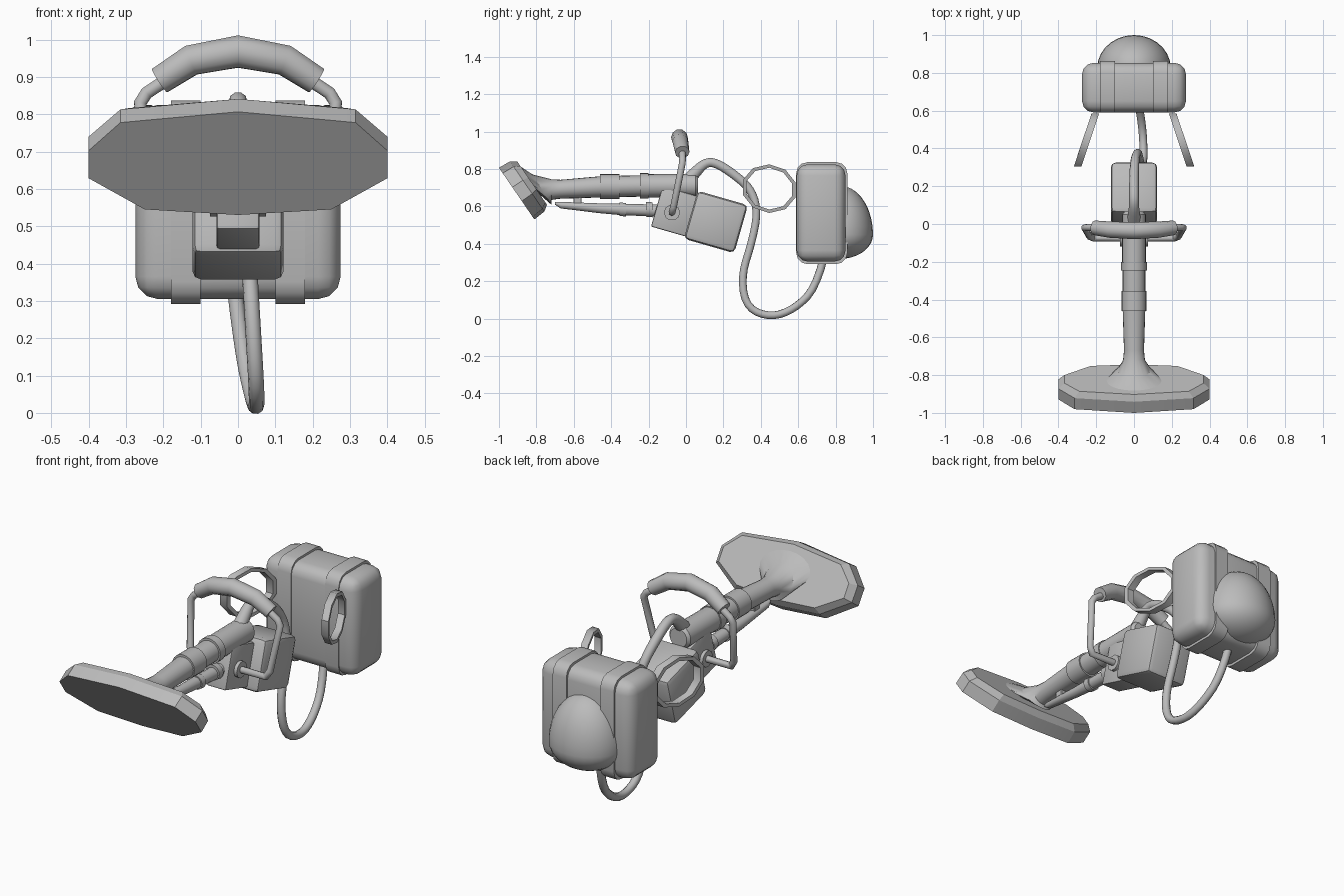
import bpy, bmesh, math
from mathutils import Vector, Matrix

cube = bpy.data.objects.get("Cube")
if cube:
    bpy.data.objects.remove(cube, do_unlink=True)

grey = bpy.data.materials.new("plain_grey")
grey.use_nodes = True
grey.diffuse_color = (0.5, 0.5, 0.5, 1)
grey.node_tree.nodes["Principled BSDF"].inputs["Base Color"].default_value = (0.5, 0.5, 0.5, 1)
TILT = -0.28


def finish(obj, angle=35):
    obj.data.materials.append(grey)
    bpy.ops.object.select_all(action='DESELECT')
    bpy.context.view_layer.objects.active = obj
    obj.select_set(True)
    if obj.type == 'CURVE':
        bpy.ops.object.convert(target='MESH')
    bpy.ops.object.shade_smooth_by_angle(angle=math.radians(angle))
    return obj


def from_bmesh(name, bm, angle=35):
    bmesh.ops.recalc_face_normals(bm, faces=bm.faces)
    mesh = bpy.data.meshes.new(name)
    bm.to_mesh(mesh)
    bm.free()
    obj = bpy.data.objects.new(name, mesh)
    bpy.context.collection.objects.link(obj)
    return finish(obj, angle)


def box(name, centre, size, bevel, segments=3, tilt=0, along_x=False):
    bm = bmesh.new()
    bmesh.ops.create_cube(bm, size=1)
    bmesh.ops.scale(bm, vec=size, verts=bm.verts)
    edges = [e for e in bm.edges if not along_x
             or abs(e.verts[0].co.x - e.verts[1].co.x) > 1e-4]
    bmesh.ops.bevel(bm, geom=edges, offset=bevel, segments=segments,
                    profile=0.5, affect='EDGES')
    bm.transform(Matrix.Translation(centre) @ Matrix.Rotation(tilt, 4, 'X'))
    return from_bmesh(name, bm)


def loft(name, rings, angle=35):
    """Skin a list of point rings and cap both ends."""
    bm = bmesh.new()
    loops = [[bm.verts.new(p) for p in ring] for ring in rings]
    n = len(loops[0])
    for a, b in zip(loops, loops[1:]):
        for i in range(n):
            j = (i + 1) % n
            bm.faces.new((a[i], a[j], b[j], b[i]))
    bm.faces.new(loops[0])
    bm.faces.new(loops[-1])
    return from_bmesh(name, bm, angle)


def barrel(name, stations, sides=20):
    """Stations are y, z, half width, half height."""
    rings = []
    for y, z, rx, rz in stations:
        turn = [2 * math.pi * i / sides for i in range(sides)]
        rings.append([(rx * math.cos(t), y, z + rz * math.sin(t)) for t in turn])
    return loft(name, rings)


def pipe(name, points, radius, smooth=True):
    """Points are x, y, z, radius factor."""
    data = bpy.data.curves.new(name, 'CURVE')
    data.dimensions = '3D'
    data.bevel_depth = radius
    data.bevel_resolution = 3
    data.use_fill_caps = True
    spline = data.splines.new('NURBS' if smooth else 'POLY')
    spline.points.add(len(points) - 1)
    for p, (x, y, z, r) in zip(spline.points, points):
        p.co, p.radius = (x, y, z, 1), r
    if smooth:
        spline.order_u, spline.use_endpoint_u, spline.resolution_u = 3, True, 4
    obj = bpy.data.objects.new(name, data)
    bpy.context.collection.objects.link(obj)
    return finish(obj, 50)


# Wide slanted nozzle plate with a chamfered back rim
half = [(0, .168), (.315, .133), (.4, .042), (.4, -.048), (.25, -.149), (0, -.167)]
outline = half + [(-x, v) for x, v in reversed(half[1:-1])]
up, out = Vector((0, -.566, .825)), Vector((0, .825, .566))
centre = Vector((0, -.905, .668))
rings = []
for depth, sx, sv in ((0, 1, 1), (.068, 1, .97), (.1, .92, .84)):
    rings.append([centre + Vector((x * sx, 0, 0)) + up * v * sv + out * depth
                  for x, v in outline])
loft("nozzle_plate", rings, 15)

# Flared neck: the first ring lies on the plate's back face
rings = []
turns = [2 * math.pi * i / 20 for i in range(20)]
base = centre + out * .098 + up * .02
rings.append([base + Vector((.15 * math.cos(t), 0, 0)) + up * .09 * math.sin(t) for t in turns])
for y, z, r in ((-.77, .69, .085), (-.72, .69, .058), (-.67, .692, .053),
                (-.45, .705, .06), (-.2, .71, .06)):
    rings.append([(r * math.cos(t), y - (.05 * math.sin(t) if y < -.75 else 0),
                   z + r * math.sin(t) * .95) for t in turns])
loft("main_barrel", rings)
barrel("front_collar", [(-.46, .707, .066, .066), (-.355, .707, .066, .066)])
barrel("rear_collar", [(-.245, .71, .068, .068), (-.2, .71, .068, .068)])
barrel("barrel_rear", [(-.2, .71, .063, .063), (.05, .712, .063, .063), (.065, .712, .05, .05)])

# Thin lower barrel and the bracket joining it to the main barrel
barrel("lower_barrel", [(-.7, .617, .008, .008), (-.67, .607, .02, .018), (-.46, .59, .027, .027),
                        (-.36, .585, .031, .031), (-.1, .575, .034, .034)], 14)
for name, y, r in (("lower_front_collar", -.355, .037), ("lower_rear_collar", -.215, .041)):
    barrel(name, [(y, .585, r, r), (y + .035, .582, r, r)], 14)
box("barrel_bracket", (0, -.58, .635), (.025, .045, .08), .003, 1)

# Receiver boxes
box("receiver", (0, -.06, .573), (.115, .2, .225), .008, 2, TILT)
box("rear_housing", (0, .16, .517), (.245, .28, .267), .025, 2, TILT)

# Carrying handle with pivots on both sides
pipe("handle_grip", [(-.21, -.02, .89, .9), (-.125, -.03, .945, 1), (0, -.035, .968, 1.05),
                     (.125, -.03, .945, 1), (.21, -.02, .89, .9)], .043, False)
for side, word in ((1, "left"), (-1, "right")):
    pipe(word + "_handle_arm",
         [(side * x, y, z, 1) for x, y, z in
          ((.19, -.02, .893), (.245, -.018, .857), (.262, -.02, .83), (.235, -.066, .6),
           (.215, -.075, .567), (.05, -.075, .567))], .018, False)
    pipe(word + "_handle_pivot", [(side * .05, -.075, .567, 1), (side * .075, -.075, .567, 1)],
         .043, False)

# Supply hose from the barrel, down in a loop and up into the pack
pipe("supply_hose",
     [(0, -.04, .69, 1.9), (0, .03, .76, 1.7), (0, .1, .835, 1.2), (0, .16, .835, 1.2),
      (0, .26, .77, 1.2), (.005, .35, .69, 1.1), (.02, .385, .57, 1), (.03, .35, .4, 1),
      (.04, .295, .23, 1), (.05, .32, .06, 1), (.05, .45, .005, 1), (.035, .58, .05, 1),
      (.01, .7, .17, 1), (-.01, .74, .34, 1)], .021)

# Backpack body with two straps round it
box("pack_body", (0, .722, .565), (.55, .262, .52), .06, 3)
for side, word in ((1, "left"), (-1, "right")):
    box(word + "_pack_strap", (side * .14, .726, .564), (.08, .274, .545), .06, 3, 0, True)

    # Shoulder loop: a flat ten sided band splayed outwards
    bm = bmesh.new()
    band = []
    for i in range(10):
        t = 2 * math.pi * (i + .5) / 10
        ring = []
        for dx, k in ((-.02, 1), (.02, 1), (.02, .86), (-.02, .86)):
            y = .445 + .148 * k * math.cos(t)
            x = .2 + (.6 - y) / 3 + dx
            ring.append(bm.verts.new((side * x, y, .695 + .13 * k * math.sin(t)
                                      - .05 * (y - .445))))
        band.append(ring)
    for i in range(10):
        a, b = band[i], band[(i + 1) % 10]
        for j in range(4):
            k = (j + 1) % 4
            bm.faces.new((a[j], a[k], b[k], b[j]))
    from_bmesh(word + "_shoulder_loop", bm, 40)

# Rounded tank bulging low on the back of the pack
bm = bmesh.new()
bmesh.ops.create_uvsphere(bm, u_segments=28, v_segments=18, radius=1)
for v in bm.verts:
    x, y, z = v.co
    v.co = (x * .195, .825 + y * .175, .45 + z * (.26 if z > 0 else .13))
from_bmesh("back_tank", bm, 60)
